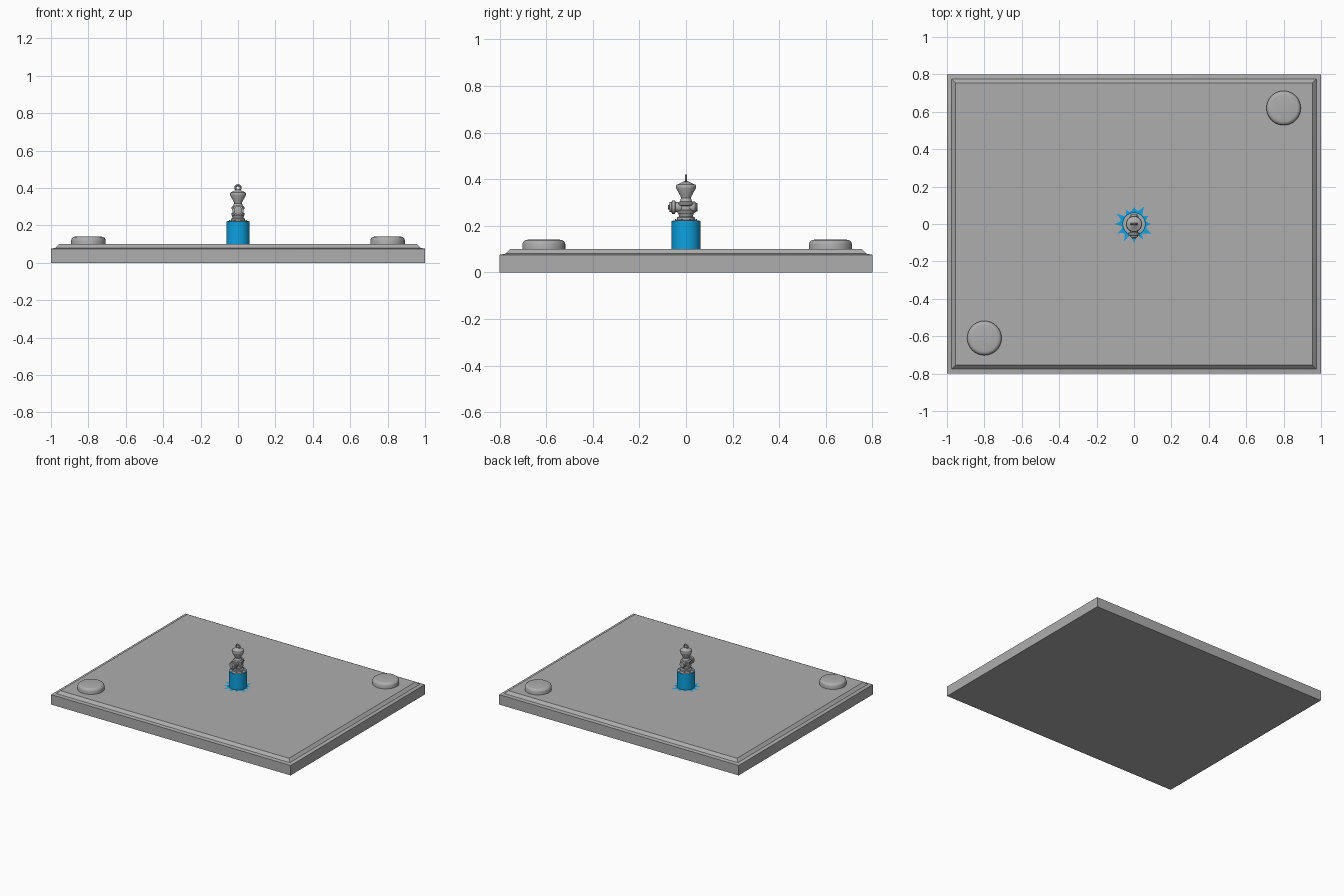
import bpy, bmesh, math, random
from mathutils import Matrix, Vector

if "Cube" in bpy.data.objects:
    bpy.data.objects.remove(bpy.data.objects["Cube"])

def material(name, rgb):
    m = bpy.data.materials.new(name)
    m.diffuse_color = (*rgb, 1)
    m.use_nodes = True
    m.node_tree.nodes["Principled BSDF"].inputs["Base Color"].default_value = m.diffuse_color
    return m

GREY = material("stone grey", (0.42, 0.42, 0.42))
BLUE = material("water blue", (0.004, 0.36, 0.75))

def finish(name, bm, mat, angle=35):
    bmesh.ops.recalc_face_normals(bm, faces=bm.faces)
    me = bpy.data.meshes.new(name)
    bm.to_mesh(me)
    bm.free()
    ob = bpy.data.objects.new(name, me)
    bpy.context.collection.objects.link(ob)
    me.materials.append(mat)
    bpy.ops.object.select_all(action='DESELECT')
    bpy.context.view_layer.objects.active = ob
    ob.select_set(True)
    bpy.ops.object.shade_smooth_by_angle(angle=math.radians(angle))
    return ob

def lathe(name, profile, mat, loc=(0, 0, 0), rot=Matrix.Identity(4), n=40):
    """Revolve (radius, height) points about z, then rotate and move."""
    bm = bmesh.new()
    rings = [[bm.verts.new((r * math.cos(2 * math.pi * i / n), r * math.sin(2 * math.pi * i / n), z))
              for i in range(n)] for r, z in profile]
    for a, b in zip(rings, rings[1:]):
        for i in range(n):
            bm.faces.new((a[i], a[(i + 1) % n], b[(i + 1) % n], b[i]))
    bm.faces.new(rings[0])
    bm.faces.new(rings[-1])
    bm.transform(Matrix.Translation(loc) @ rot)
    return finish(name, bm, mat)

# base slab: stacked rectangles (inset, height)
bm = bmesh.new()
loops = []
for d, z in [(0, 0), (0, .075), (.025, .08), (.03, .085), (.045, .1)]:
    x, y = 1 - d, .8 - d
    loops.append([bm.verts.new(p) for p in ((-x, -y, z), (x, -y, z), (x, y, z), (-x, y, z))])
for a, b in zip(loops, loops[1:]):
    for i in range(4):
        bm.faces.new((a[i], a[(i + 1) % 4], b[(i + 1) % 4], b[i]))
bm.faces.new(loops[0])
bm.faces.new(loops[-1])
finish("base_slab", bm, GREY, 20)

# round corner pucks
puck = [(.092, .095), (.092, .122), (.088, .132), (.08, .138), (.07, .14)]
for name, x, y in (("back_puck", .8, .62), ("front_puck", -.8, -.61)):
    lathe(name, puck, GREY, (x, y, 0))

# blue barrel and its grey lid
lathe("blue_barrel", [(.062, .098), (.062, .22)], BLUE)
lathe("barrel_lid", [(.058, .219), (.058, .222), (.04, .224)], GREY)

# turned hydrant column
lathe("column", [(.038, .22), (.038, .235), (.03, .24), (.032, .25), (.036, .255), (.036, .264),
                 (.029, .268), (.029, .285), (.036, .289), (.036, .298), (.027, .303),
                 (.021, .318), (.023, .326), (.042, .36), (.043, .37), (.04, .376),
                 (.026, .382), (.014, .388), (.008, .392)], GREY)

# front spout, back plug and flange bolts
to_front = Matrix.Rotation(math.radians(90), 4, 'X')
to_back = Matrix.Rotation(math.radians(-90), 4, 'X')
lathe("front_spout", [(.022, 0), (.022, .045), (.029, .047), (.029, .06), (.022, .062),
                      (.022, .07), (.01, .072), (.01, .078)], GREY, (0, 0, .28), to_front, 24)
lathe("back_plug", [(.024, 0), (.024, .038), (.018, .044), (.018, .05)], GREY, (0, 0, .28), to_back, 24)
for i in range(8):
    a = math.tau * (i + .5) / 8
    lathe("flange_bolt", [(.004, .22), (.004, .23)], GREY,
          (.048 * math.cos(a), .048 * math.sin(a), 0), n=6)

# lifting eye on top
bpy.ops.mesh.primitive_torus_add(major_radius=.014, minor_radius=.0055, major_segments=24,
                                 minor_segments=10, location=(0, 0, .401),
                                 rotation=(math.radians(90), 0, 0))
eye = bpy.context.object
eye.name = "lifting_eye"
eye.data.materials.append(GREY)
bpy.ops.object.shade_smooth_by_angle(angle=math.radians(35))

# splash lying on the slab
random.seed(4)
bm = bmesh.new()
edge = []
for i in range(36):
    r = random.uniform(.085, .11) if i % 3 == 0 else random.uniform(.064, .078)
    a = math.tau * i / 36
    edge.append(bm.verts.new((r * math.cos(a), r * math.sin(a), .1008)))
bm.faces.new(edge)
finish("splash", bm, BLUE)
